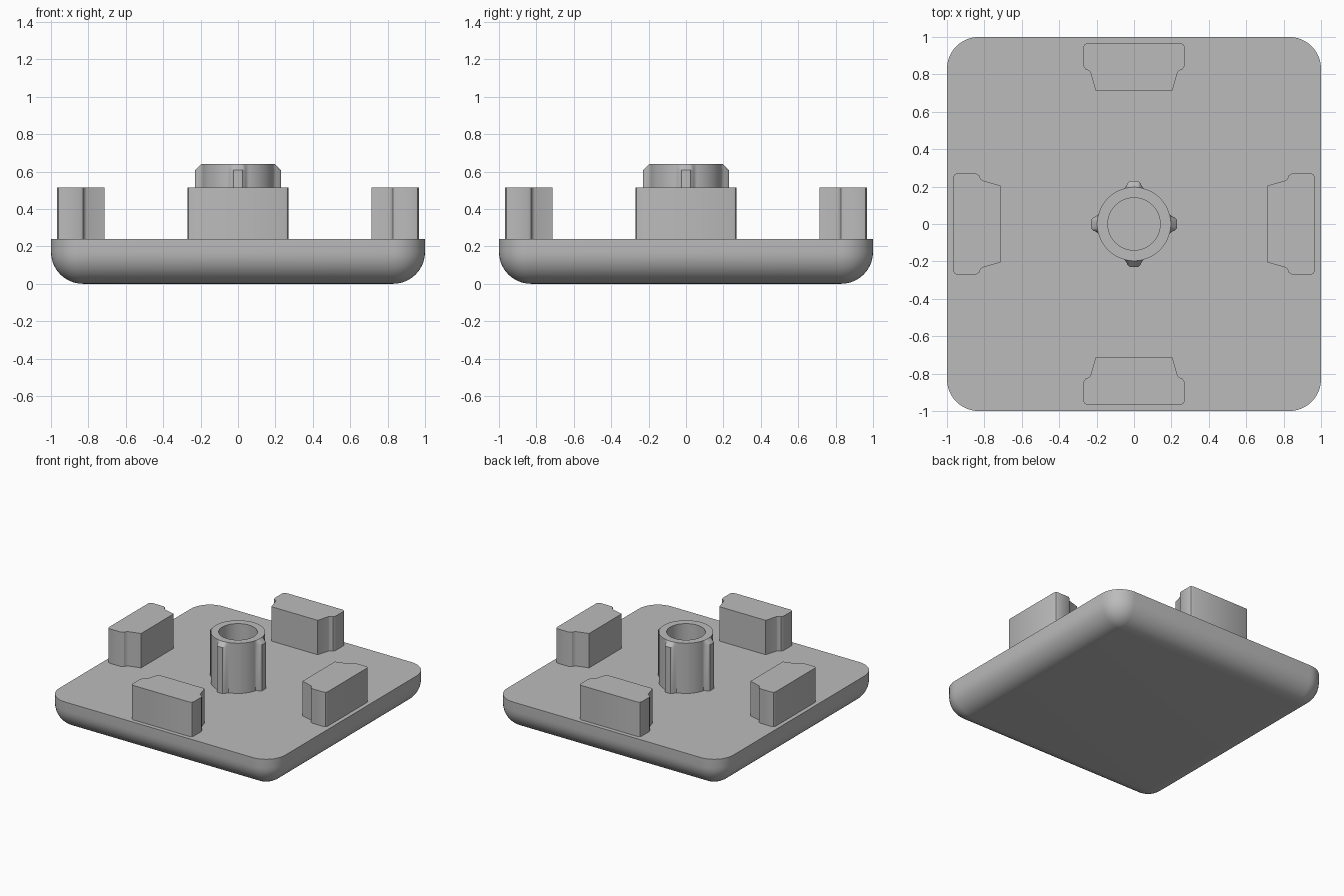
import bpy, bmesh
from math import sin, cos, pi, radians

cube = bpy.data.objects.get("Cube")
if cube:
    bpy.data.objects.remove(cube, do_unlink=True)

grey = bpy.data.materials.new("plain grey")
grey.use_nodes = True
grey.diffuse_color = (0.5, 0.5, 0.5, 1)
grey.node_tree.nodes["Principled BSDF"].inputs["Base Color"].default_value = (0.5, 0.5, 0.5, 1)


def loft(name, rings, cap_start=True, cap_end=True):
    """Join matching closed rings of points with quads, optionally capping the ends."""
    bm = bmesh.new()
    loops = [[bm.verts.new(p) for p in ring] for ring in rings]
    n = len(loops[0])
    for a, b in zip(loops, loops[1:]):
        for i in range(n):
            j = (i + 1) % n
            bm.faces.new((a[i], a[j], b[j], b[i]))
    if cap_start:
        bm.faces.new(loops[0][::-1])
    if cap_end:
        bm.faces.new(loops[-1])
    bmesh.ops.remove_doubles(bm, verts=bm.verts, dist=1e-5)
    bmesh.ops.recalc_face_normals(bm, faces=bm.faces)
    mesh = bpy.data.meshes.new(name)
    bm.to_mesh(mesh)
    bm.free()
    mesh.materials.append(grey)
    obj = bpy.data.objects.new(name, mesh)
    bpy.context.collection.objects.link(obj)
    bpy.ops.object.select_all(action="DESELECT")
    obj.select_set(True)
    bpy.context.view_layer.objects.active = obj
    bpy.ops.object.shade_smooth_by_angle(angle=radians(35))
    return obj


# Base plate: rounded square with a full fillet around the underside
TOP, FILLET, STEPS = 0.24, 0.17, 10


def rounded_square(radius, z):
    core = 1 - FILLET
    ring = []
    for sx, sy, start in ((1, 1, 0), (-1, 1, 1), (-1, -1, 2), (1, -1, 3)):
        for k in range(STEPS + 1):
            a = (start + k / STEPS) * pi / 2
            ring.append((sx * core + radius * cos(a), sy * core + radius * sin(a), z))
    return ring


arc = [k / STEPS * pi / 2 for k in range(STEPS + 1)]
loft("base_plate", [rounded_square(FILLET * sin(a), FILLET * (1 - cos(a))) for a in arc]
     + [rounded_square(FILLET, TOP)])

# Four edge blocks: wide outer flange tapering to a narrower inner face
half = [(0.205, 0.713), (0.233, 0.81), (0.238, 0.818), (0.26, 0.828), (0.27, 0.845),
        (0.27, 0.947), (0.265, 0.96), (0.25, 0.967)]
outline = half + [(-x, y) for x, y in reversed(half)]
for turn, side in enumerate(("back", "right", "front", "left")):
    c, s = cos(-turn * pi / 2), sin(-turn * pi / 2)
    name = {"right": "left", "left": "right"}.get(side, side) + "_block"
    loft(name, [[(x * c - y * s, x * s + y * c, z) for x, y in outline]
                for z in (TOP, 0.515)])

# Central hollow post with four rounded ribs that bevel away at the top
SEGS, BARREL, RIB, BORE = 120, 0.197, 0.033, 0.14


def post_ring(rib, z, radius=BARREL):
    ring = []
    for k in range(SEGS):
        a = 2 * pi * k / SEGS
        off = abs((a + pi / 4) % (pi / 2) - pi / 4)
        t = min(max((radians(15) - off) / radians(9), 0), 1)
        r = radius + rib * t * t * (3 - 2 * t)
        ring.append((r * cos(a), r * sin(a), z))
    return ring


loft("center_post", [post_ring(RIB, TOP), post_ring(RIB, 0.608), post_ring(0, 0.641),
                     post_ring(0, 0.641, BORE), post_ring(0, TOP, BORE)],
     cap_start=False, cap_end=False)
